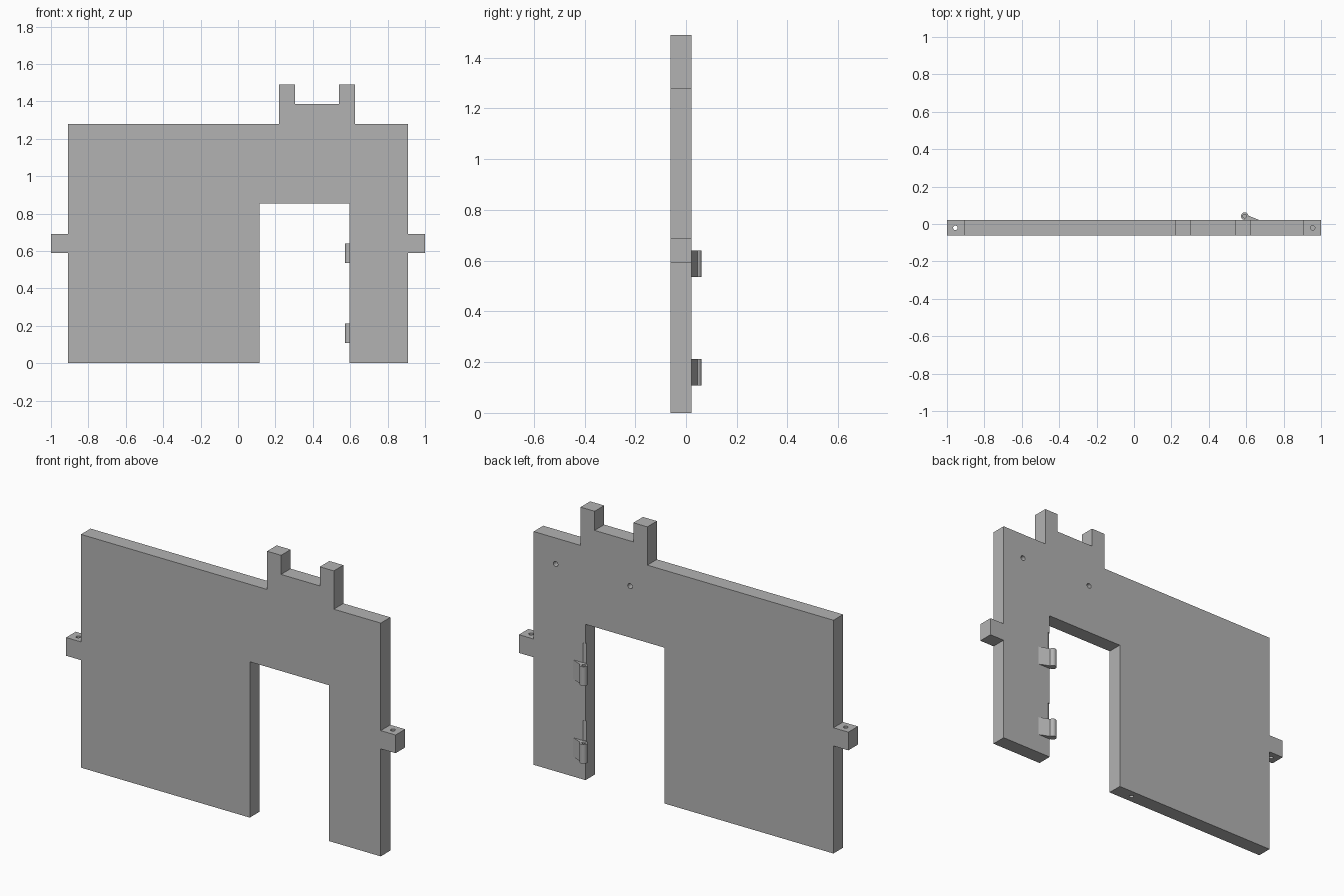
import bpy
import bmesh
from math import pi, cos, sin
from mathutils import Matrix

cube = bpy.data.objects.get("Cube")
if cube:
    bpy.data.objects.remove(cube, do_unlink=True)

FRONT, BACK = -0.062, 0.021
MID = (FRONT + BACK) / 2
PIN_X, PIN_Y, KNUCKLE_R = 0.592, 0.042, 0.02

grey = bpy.data.materials.new("plain grey")
grey.use_nodes = True
colour = (0.45, 0.45, 0.45, 1)
grey.diffuse_color = colour
grey.node_tree.nodes["Principled BSDF"].inputs["Base Color"].default_value = colour


def prism(name, outline, offset):
    """Extrude a closed 3D outline along an offset vector."""
    bm = bmesh.new()
    face = bm.faces.new([bm.verts.new(p) for p in outline])
    top = bmesh.ops.extrude_face_region(bm, geom=[face])["geom"]
    bmesh.ops.translate(bm, vec=offset, verts=[v for v in top if isinstance(v, bmesh.types.BMVert)])
    bmesh.ops.recalc_face_normals(bm, faces=bm.faces)
    mesh = bpy.data.meshes.new(name)
    bm.to_mesh(mesh)
    bm.free()
    mesh.materials.append(grey)
    obj = bpy.data.objects.new(name, mesh)
    bpy.context.collection.objects.link(obj)
    return obj


def rod(name, x, y, z, radius, length, axis="Z"):
    """Cylinder starting at a point and running up z or along y."""
    ring = [(cos(2 * pi * i / 32) * radius, sin(2 * pi * i / 32) * radius, 0) for i in range(32)]
    obj = prism(name, ring, (0, 0, length))
    if axis == "Y":
        obj.data.transform(Matrix.Rotation(-pi / 2, 4, "X"))
    obj.data.transform(Matrix.Translation((x, y, z)))
    return obj


def boolean(target, other, operation):
    """Apply a boolean and remove the helper."""
    mod = target.modifiers.new(operation.lower(), "BOOLEAN")
    mod.operation, mod.object, mod.solver = operation, other, "EXACT"
    bpy.ops.object.select_all(action="DESELECT")
    bpy.context.view_layer.objects.active = target
    target.select_set(True)
    bpy.ops.object.modifier_apply(modifier=mod.name)
    bpy.data.objects.remove(other, do_unlink=True)


# Wall outline with doorway, side tabs and two posts over the door
profile = [
    (-0.91, 0), (0.115, 0), (0.115, 0.855), (0.595, 0.855), (0.595, 0), (0.91, 0),
    (0.91, 0.59), (1, 0.59), (1, 0.69), (0.91, 0.69), (0.91, 1.28),
    (0.625, 1.28), (0.625, 1.49), (0.54, 1.49), (0.54, 1.385),
    (0.305, 1.385), (0.305, 1.49), (0.22, 1.49), (0.22, 1.28),
    (-0.91, 1.28), (-0.91, 0.69), (-1, 0.69), (-1, 0.59), (-0.91, 0.59),
]
wall = prism("wall", [(x, FRONT, z) for x, z in profile], (0, BACK - FRONT, 0))

# Pin holes: through the right tab, blind in the left tab and the foot
cutters = [
    rod("tab_hole", -0.955, MID, 0.55, 0.012, 0.2),
    rod("tab_hole", 0.955, MID, 0.61, 0.012, 0.2),
    rod("foot_hole", 0, MID, -0.05, 0.012, 0.1),
]
# Blind holes in the back above the door
for x in (0.325, 0.777):
    cutters.append(rod("back_hole", x, BACK - 0.04, 1.137, 0.014, 0.1, "Y"))
# Clearance grooves above each hinge
for z in (0.213, 0.64):
    cutters.append(rod("hinge_groove", PIN_X, PIN_Y, z, 0.028, 0.11))
for cutter in cutters:
    boolean(wall, cutter, "DIFFERENCE")

# Hinges: knuckle with a sloping leaf and a pin socket
for label, z in (("lower", 0.108), ("upper", 0.535)):
    hinge = rod(label + "_hinge", PIN_X, PIN_Y, z, KNUCKLE_R, 0.105)
    leaf_points = [(PIN_X, BACK - 0.001), (0.67, BACK - 0.001), (0.67, BACK), (0.606, 0.047), (PIN_X, 0.047)]
    leaf = prism("leaf", [(x, y, z) for x, y in leaf_points], (0, 0, 0.105))
    boolean(hinge, leaf, "UNION")
    boolean(hinge, rod("pin_socket", PIN_X, PIN_Y, z + 0.025, 0.01, 0.2), "DIFFERENCE")
    hinge.select_set(True)
    bpy.ops.object.shade_smooth_by_angle()
